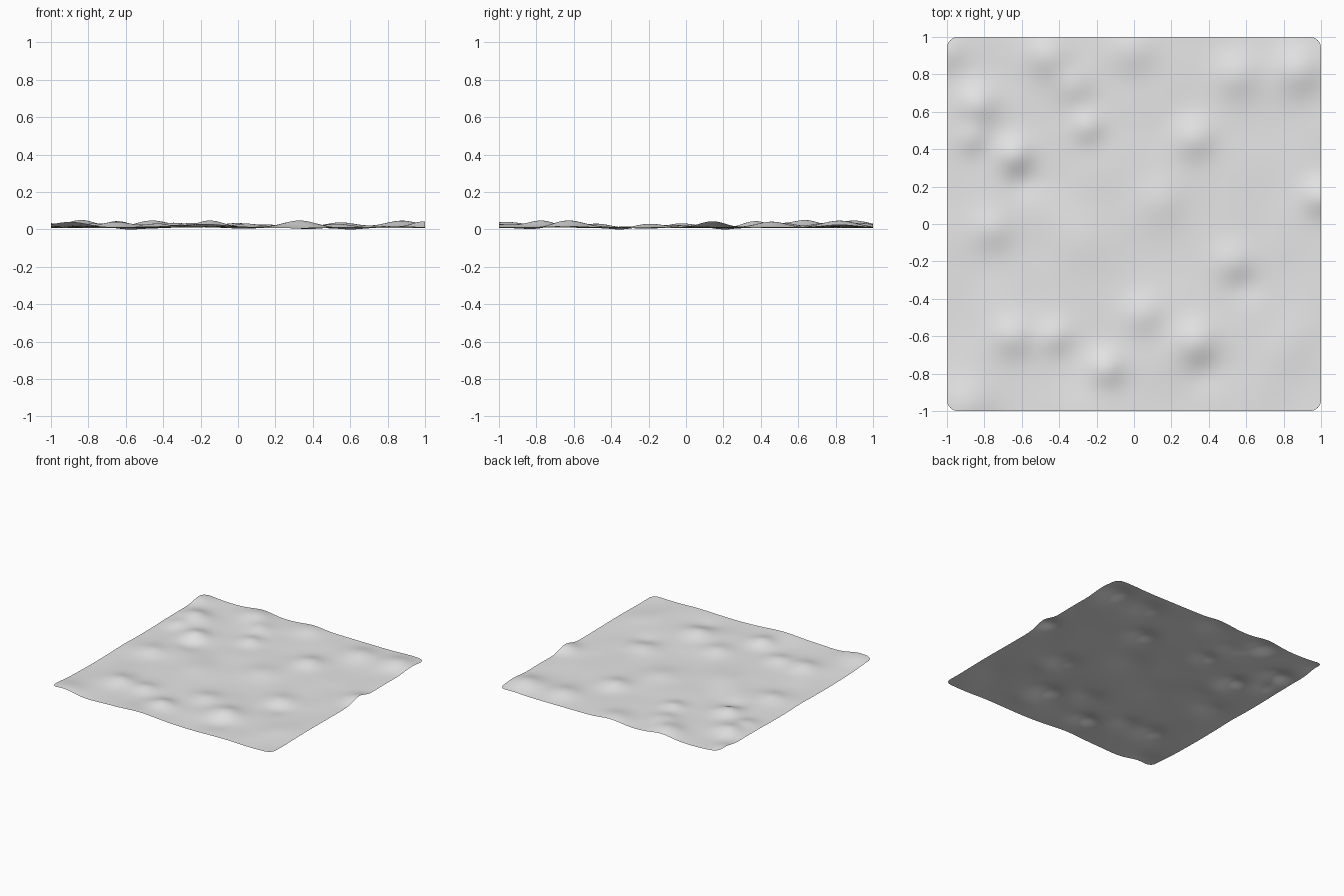
import bpy
import bmesh
from math import exp, hypot
from mathutils import noise, Vector

cube = bpy.data.objects.get("Cube")
if cube:
    bpy.data.objects.remove(cube, do_unlink=True)

SEGMENTS = 110
CORNER = 0.06

# Mounds and hollows: x, y, height, radius
MOUNDS = [
    (-.84, .64, .038, .11), (-.87, .46, .022, .09), (-.64, .37, .036, .10),
    (-.46, .90, .036, .12), (-.32, .74, .020, .10), (-.25, .52, .026, .09),
    (0, .93, .026, .13), (.32, .46, .032, .11), (.55, .80, .024, .12),
    (.88, .82, .036, .13), (1, .14, .036, .10), (.15, .12, .018, .13),
    (-.76, -.03, .022, .11), (.52, -.20, .022, .11), (.05, -.48, .024, .11),
    (.33, -.63, .036, .12), (-.15, -.77, .034, .10), (-.65, -.60, .030, .11),
    (-.42, -.60, .020, .09), (-.89, -.97, .030, .14), (-.2, -1, .020, .18),
    (.85, -.62, .010, .14), (-.30, -.08, .012, .15), (-1, .92, .022, .10),
    (.60, -.33, -.012, .09), (-.60, .22, -.012, .09), (.38, -.80, -.012, .10),
]


def ground_height(x, y):
    """Gentle undulation with the larger mounds laid over it."""
    z = 0.013 + 0.006 * noise.noise(Vector((x * 4, y * 4, 0.5)))
    for mx, my, height, radius in MOUNDS:
        z += height * exp(-((x - mx) ** 2 + (y - my) ** 2) / radius ** 2)
    return z


def round_corner(x, y):
    """Pull the square corners in to a quarter circle."""
    inner = 1 - CORNER
    u, v = abs(x) - inner, abs(y) - inner
    if u > 0 and v > 0:
        scale = max(u, v) / hypot(u, v)
        x = (inner + u * scale) * (1 if x > 0 else -1)
        y = (inner + v * scale) * (1 if y > 0 else -1)
    return x, y


# Single-sided ground sheet
bm = bmesh.new()
bmesh.ops.create_grid(bm, x_segments=SEGMENTS, y_segments=SEGMENTS, size=1)
for vert in bm.verts:
    x, y = round_corner(vert.co.x, vert.co.y)
    vert.co = (x, y, ground_height(x, y))

# Rest the lowest point on the floor
lowest = min(vert.co.z for vert in bm.verts)
for vert in bm.verts:
    vert.co.z -= lowest
for face in bm.faces:
    face.smooth = True

mesh = bpy.data.meshes.new("ground_sheet")
bm.to_mesh(mesh)
bm.free()
ground = bpy.data.objects.new("ground_sheet", mesh)
bpy.context.collection.objects.link(ground)

# Plain pale grey
grey = bpy.data.materials.new("pale_grey")
grey.use_nodes = True
colour = (0.8, 0.8, 0.8, 1)
grey.diffuse_color = colour
grey.node_tree.nodes["Principled BSDF"].inputs["Base Color"].default_value = colour
mesh.materials.append(grey)
